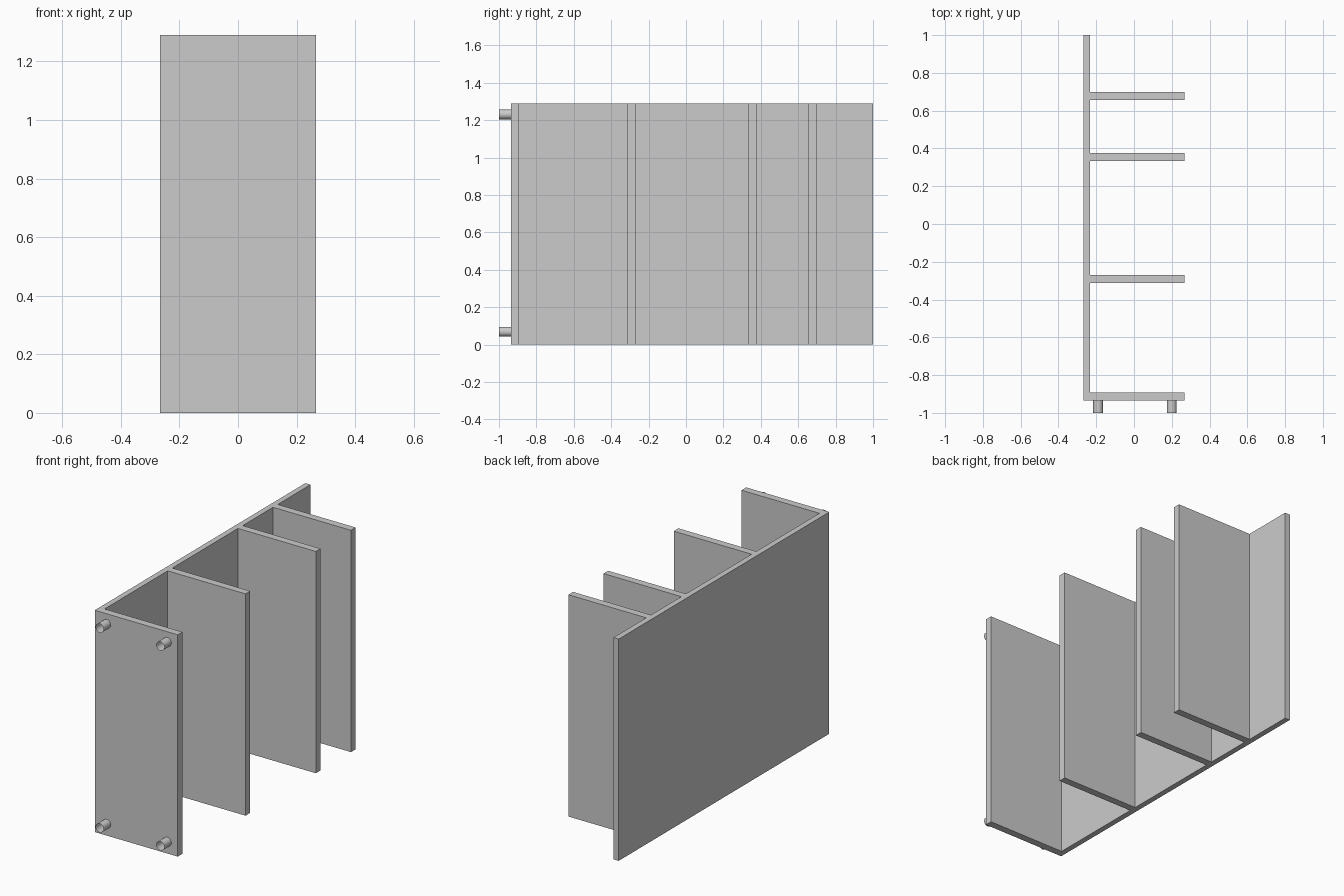
import bpy
from math import pi

if "Cube" in bpy.data.objects:
    bpy.data.objects.remove(bpy.data.objects["Cube"])

HALF_W = 0.267      # half depth of the unit along x
HEIGHT = 1.29
BASE_Y = -0.935     # outer face of the end shelf
INNER_X = -0.234    # inner face of the back panel
SHELF_T = 0.043


def box(name, x0, x1, y0, y1, z0, z1):
    bpy.ops.mesh.primitive_cube_add(
        size=1, location=((x0 + x1) / 2, (y0 + y1) / 2, (z0 + z1) / 2))
    ob = bpy.context.object
    ob.name = name
    ob.scale = (x1 - x0, y1 - y0, z1 - z0)
    bpy.ops.object.transform_apply(location=False, rotation=False, scale=True)
    return ob


def foot(name, x, z):
    # open-ended round tube pointing along -y
    depth = 1 + BASE_Y
    bpy.ops.mesh.primitive_cylinder_add(
        vertices=32, radius=0.026, depth=depth, end_fill_type='NOTHING',
        location=(x, BASE_Y - depth / 2, z), rotation=(pi / 2, 0, 0))
    ob = bpy.context.object
    ob.name = name
    bpy.ops.object.shade_smooth_by_angle()
    return ob


# Back panel
box("back_panel", -HALF_W, INNER_X, BASE_Y, 1.0, 0, HEIGHT)

# Shelves, unevenly spaced along the panel
for i, y in enumerate((BASE_Y, -0.312, 0.334, 0.656)):
    box(f"shelf_{i + 1}", INNER_X, HALF_W, y, y + SHELF_T, 0, HEIGHT)

# Four feet under the end shelf
for side, x in (("back", -0.19), ("front", 0.2)):
    for end, z in (("lower", 0.069), ("upper", 1.231)):
        foot(f"foot_{side}_{end}", x, z)
